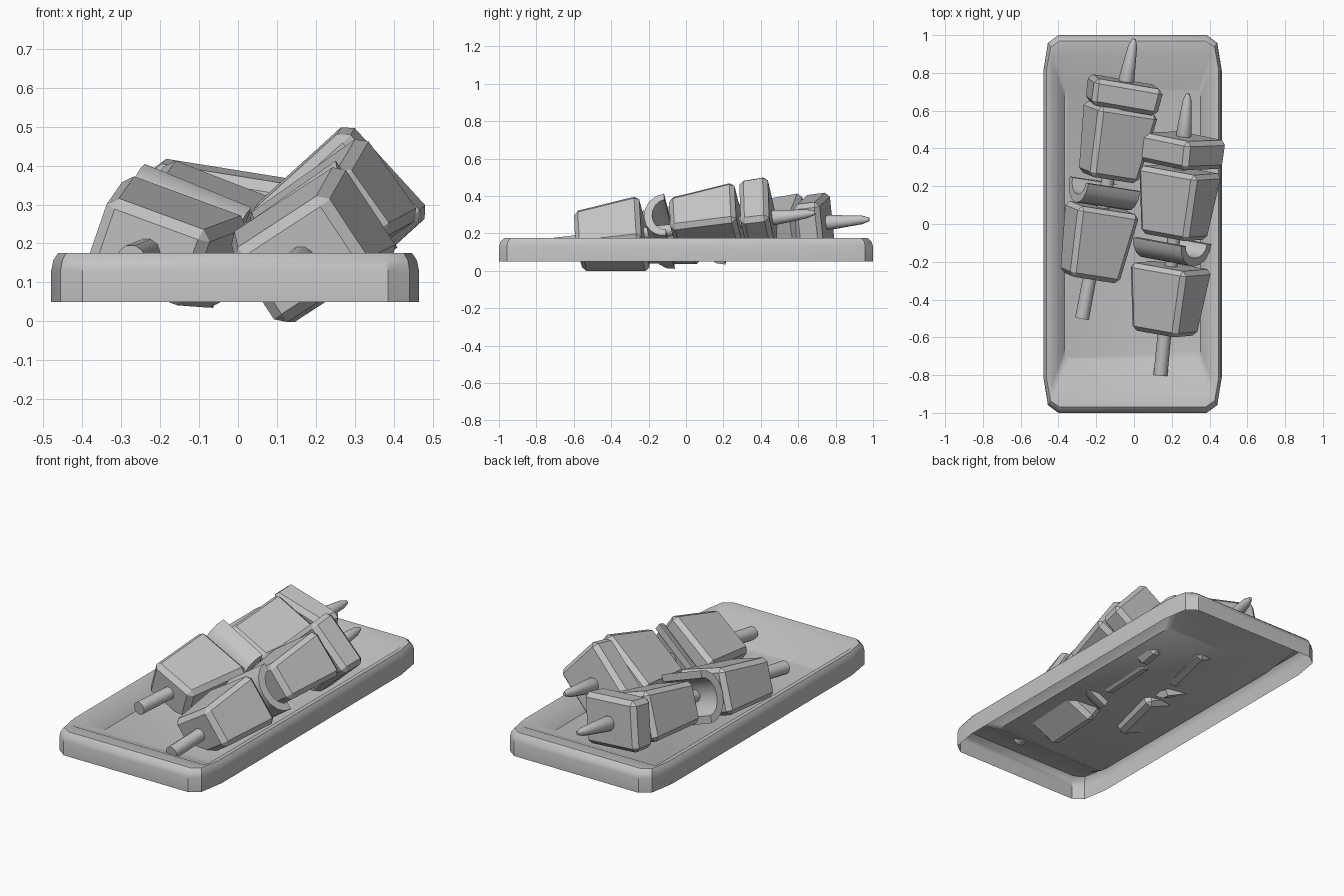
import bpy
import bmesh
import math
from mathutils import Vector, Matrix

if "Cube" in bpy.data.objects:
    bpy.data.objects.remove(bpy.data.objects["Cube"], do_unlink=True)

grey = bpy.data.materials.new("plain grey")
grey.use_nodes = True
grey.diffuse_color = (0.55, 0.55, 0.55, 1)
grey.node_tree.nodes["Principled BSDF"].inputs["Base Color"].default_value = (0.55, 0.55, 0.55, 1)


def finish(name, bm, matrix=None, bevel=0, smooth=0):
    """Turn a bmesh into a placed object with optional chamfer and smoothing."""
    bmesh.ops.recalc_face_normals(bm, faces=bm.faces)
    mesh = bpy.data.meshes.new(name)
    bm.to_mesh(mesh)
    bm.free()
    mesh.materials.append(grey)
    obj = bpy.data.objects.new(name, mesh)
    bpy.context.collection.objects.link(obj)
    if matrix:
        obj.matrix_world = matrix
    if bevel:
        mod = obj.modifiers.new("chamfer", "BEVEL")
        mod.width = bevel
        mod.segments = 1
        mod.limit_method = "ANGLE"
    if smooth:
        bpy.ops.object.select_all(action="DESELECT")
        obj.select_set(True)
        bpy.context.view_layer.objects.active = obj
        bpy.ops.object.shade_smooth_by_angle(angle=math.radians(smooth))
    return obj


def loft(bm, rings, cap_start=False, cap_end=False):
    """Bridge closed rings of points into a skin."""
    loops = [[bm.verts.new(p) for p in ring] for ring in rings]
    n = len(loops[0])
    for a, b in zip(loops, loops[1:]):
        for i in range(n):
            j = (i + 1) % n
            bm.faces.new((a[i], a[j], b[j], b[i]))
    if cap_start:
        bm.faces.new(loops[0])
    if cap_end:
        bm.faces.new(loops[-1])


def tray_ring(hx, hy, z, cx, cy):
    """Rounded rectangle with two-facet corners."""
    corner = [(hx, hy - cy), (hx - cx * 0.3, hy - cy * 0.22), (hx - cx, hy)]
    points = []
    for sx, sy in ((1, 1), (-1, 1), (-1, -1), (1, -1)):
        points += [(sx * x, sy * y) for x, y in corner[::sx * sy]]
    return [(x - 0.0075, y, z) for x, y in points]


# Open-bottomed tray: skirt, rounded shoulder, rim, sloping walls, floor
bm = bmesh.new()
loft(bm, [
    tray_ring(0.4725, 1.0, 0.05, 0.08, 0.19),
    tray_ring(0.4725, 1.0, 0.13, 0.08, 0.19),
    tray_ring(0.467, 0.991, 0.157, 0.077, 0.175),
    tray_ring(0.455, 0.97, 0.175, 0.07, 0.15),
    tray_ring(0.425, 0.89, 0.17, 0.015, 0.04),
    tray_ring(0.36, 0.715, 0.08, 0.02, 0.05),
], cap_end=True)
finish("tray", bm, smooth=33)


class Skewer:
    """A stick with helpers that thread food along it."""

    def __init__(self, side, start, end):
        self.side = side
        self.start, self.end = Vector(start), Vector(end)
        self.length = (self.end - self.start).length
        self.turn = (self.end - self.start).to_track_quat("Y", "Z").to_matrix().to_4x4()

    def place(self, y, roll=0):
        t = (y - self.start.y) / (self.end.y - self.start.y)
        spot = self.start.lerp(self.end, t)
        return Matrix.Translation(spot) @ self.turn @ Matrix.Rotation(-math.radians(roll), 4, "Y")

    def stick(self):
        bm = bmesh.new()
        profile = [(0, 0.037), (self.length - 0.25, 0.032), (self.length - 0.22, 0.042),
                   (self.length - 0.04, 0.024), (self.length, 0.01)]
        loft(bm, [[(r * math.cos(k * math.tau / 10), y, r * math.sin(k * math.tau / 10))
                   for k in range(10)] for y, r in profile], True, True)
        finish(self.side + "_stick", bm, self.place(self.start.y), smooth=40)

    def block(self, name, y0, y1, a, b, roll, taper=0.8, bevel=0.025, shift=0):
        """Chunk of food, narrower at its front end."""
        bm = bmesh.new()
        h = (y1 - y0) / 2
        loft(bm, [[(sx * a * s, y, sz * b * s) for sx, sz in ((1, 1), (-1, 1), (-1, -1), (1, -1))]
                  for y, s in ((-h, taper), (h, 1))], True, True)
        spot = Matrix.Translation((0, 0, shift)) @ self.place((y0 + y1) / 2, roll)
        finish(self.side + name, bm, spot, bevel)

    def curl(self, name, y, x0, x1, radius, depth, roll):
        """Curved slice: half a pipe bowed towards the handle."""
        bm = bmesh.new()
        steps = [math.pi * k / 8 for k in range(9)]
        arc = [(-depth * math.sin(t), radius * math.cos(t)) for t in steps]
        arc += [(-(depth - 0.045) * math.sin(t), (radius - 0.04) * math.cos(t)) for t in reversed(steps)]
        loft(bm, [[(x, p, q) for p, q in arc] for x in (x0, x1)], True, True)
        finish(self.side + name, bm, self.place(y, roll), smooth=35)


# Right-hand skewer
right = Skewer("right", (-0.275, -0.5, 0.16), (0.0, 0.98, 0.275))
right.stick()
right.block("_front_chunk", -0.29, 0.09, 0.175, 0.128, -20)
right.curl("_curled_slice", 0.21, -0.16, 0.14, 0.14, 0.12, -22)
right.block("_back_chunk", 0.24, 0.62, 0.172, 0.137, -21, shift=-0.01)
right.block("_end_slab", 0.61, 0.755, 0.188, 0.14, -9, 0.95)

# Left-hand skewer
left = Skewer("left", (0.14, -0.8, 0.13), (0.285, 0.69, 0.31))
left.stick()
left.block("_front_chunk", -0.58, -0.22, 0.18, 0.142, 33)
left.curl("_curled_slice", -0.09, -0.165, 0.15, 0.137, 0.115, 35)
left.block("_back_chunk", -0.07, 0.29, 0.192, 0.132, 35, shift=0.01)
left.block("_end_slab", 0.31, 0.465, 0.178, 0.16, 42, 0.97)
